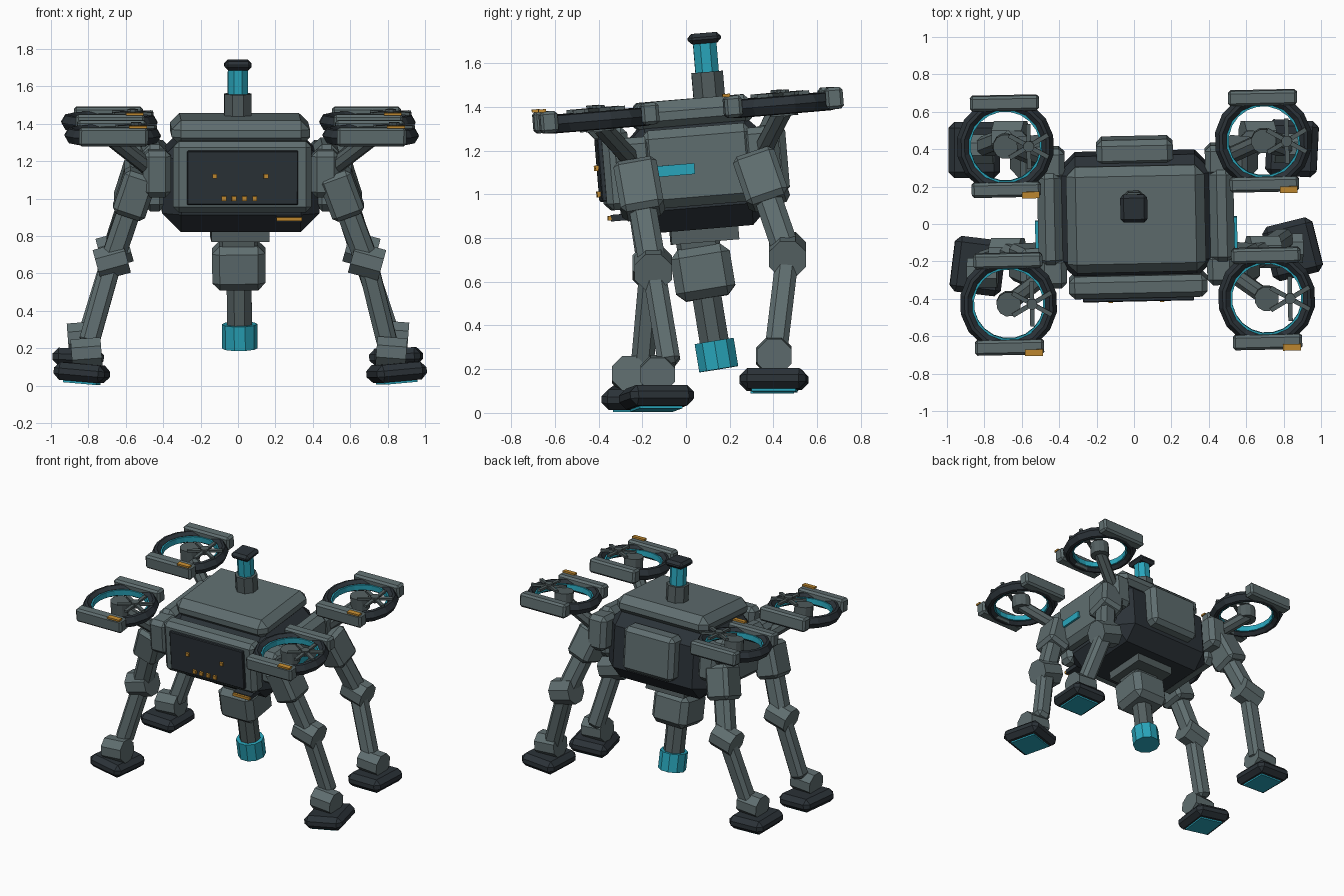
import bpy, bmesh, math
from mathutils import Matrix, Vector, Euler

if "Cube" in bpy.data.objects:
    bpy.data.objects.remove(bpy.data.objects["Cube"])


def material(name, rgb):
    m = bpy.data.materials.new(name)
    m.diffuse_color = (*rgb, 1)
    m.use_nodes = True
    m.node_tree.nodes["Principled BSDF"].inputs["Base Color"].default_value = m.diffuse_color
    return m


GRAY = material("slate_gray", (0.115, 0.155, 0.16))
MID = material("deep_gray", (0.085, 0.112, 0.115))
DARK = material("charcoal", (0.024, 0.032, 0.039))
CYAN = material("cyan", (0.022, 0.38, 0.50))
AMBER = material("amber", (0.55, 0.26, 0.03))

# Pitched and slightly turned frame shared by everything on the body
BODY = (Matrix.Translation((0.01, 0.05, 1.1))
        @ Matrix.Rotation(math.radians(1.2), 4, 'Z')
        @ Matrix.Rotation(math.radians(4.8), 4, 'X'))
WORLD = Matrix.Identity(4)


def finish(name, bm, mat, matrix):
    bmesh.ops.recalc_face_normals(bm, faces=bm.faces[:])
    me = bpy.data.meshes.new(name)
    bm.to_mesh(me)
    bm.free()
    me.materials.append(mat)
    ob = bpy.data.objects.new(name, me)
    bpy.context.collection.objects.link(ob)
    ob.matrix_world = matrix
    return ob


def box(name, size, loc, mat, bevel=0.0, frame=WORLD, rot=None):
    bm = bmesh.new()
    bmesh.ops.create_cube(bm, size=1)
    bmesh.ops.scale(bm, vec=size, verts=bm.verts[:])
    if bevel:
        bmesh.ops.bevel(bm, geom=bm.edges[:], offset=bevel, segments=1,
                        profile=0.5, affect='EDGES')
    local = Matrix.Translation(loc)
    if rot:
        local = local @ Euler([math.radians(a) for a in rot]).to_matrix().to_4x4()
    return finish(name, bm, mat, frame @ local)


def span_frame(p0, p1):
    """Frame at the middle of p0-p1, z along the span, x kept sideways."""
    p0, p1 = Vector(p0), Vector(p1)
    z = (p1 - p0).normalized()
    side = Vector((1, 0, 0)) if abs(z.x) < 0.9 else Vector((0, 0, 1))
    x = (side - z * side.dot(z)).normalized()
    y = z.cross(x)
    m = Matrix((x, y, z)).transposed().to_4x4()
    m.translation = (p0 + p1) / 2
    return m, (p1 - p0).length


def beam(name, p0, p1, w, d, mat, bevel=0.0, frame=WORLD):
    m, length = span_frame(p0, p1)
    return box(name, (w, d, length), (0, 0, 0), mat, bevel, frame @ m)


def rod(name, p0, p1, r, mat, sides=8, frame=WORLD):
    m, length = span_frame(p0, p1)
    bm = bmesh.new()
    bmesh.ops.create_cone(bm, cap_ends=True, segments=sides, radius1=r,
                          radius2=r, depth=length)
    turn = Matrix.Rotation(math.pi / sides, 4, 'Z')
    return finish(name, bm, mat, frame @ m @ turn)


def ring(name, profile, loc, mat, sides, frame):
    bm = bmesh.new()
    rows = []
    for i in range(sides):
        a = math.tau * (i + 0.5) / sides
        rows.append([bm.verts.new((r * math.cos(a), r * math.sin(a), z))
                     for r, z in profile])
    n = len(profile)
    for i in range(sides):
        a, b = rows[i], rows[(i + 1) % sides]
        for j in range(n):
            k = (j + 1) % n
            bm.faces.new((a[j], a[k], b[k], b[j]))
    return finish(name, bm, mat, frame @ Matrix.Translation(loc))


# Body: hull, lid, side and back panels
box("hull", (0.84, 0.66, 0.50), (0, 0, -0.01), DARK, 0.10, BODY)
box("lid", (0.74, 0.57, 0.14), (0, 0, 0.27), GRAY, 0.05, BODY)
box("back_panel", (0.41, 0.14, 0.32), (0, 0.345, 0.03), GRAY, 0.03, BODY)
for s, tag in ((-1, "left"), (1, "right")):
    box("side_panel_" + tag, (0.13, 0.52, 0.36), (s * 0.46, 0, 0.03), GRAY, 0.04, BODY)
    box("side_light_" + tag, (0.02, 0.18, 0.05), (s * 0.53, -0.11, 0.02), CYAN, 0, BODY)

# Face: bezel, screen and small lamps
box("bezel", (0.74, 0.12, 0.38), (0.005, -0.37, 0.05), GRAY, 0.03, BODY)
box("screen", (0.595, 0.03, 0.29), (0.005, -0.435, 0.048), DARK, 0.005, BODY)
for i, x in enumerate((-0.145, 0.13)):
    box(f"eye_{i}", (0.024, 0.02, 0.024), (x, -0.455, 0.058), AMBER, 0, BODY)
for i in range(4):
    box(f"mouth_lamp_{i}", (0.026, 0.02, 0.026), (-0.095 + i * 0.055, -0.455, -0.062),
        AMBER, 0, BODY)
box("hull_lamp", (0.135, 0.02, 0.02), (0.255, -0.42, -0.175), AMBER, 0, BODY)
box("hull_lamp_bracket", (0.14, 0.12, 0.03), (0.255, -0.355, -0.175), DARK, 0, BODY)

# Mast
rod("mast_base", (-0.01, 0.085, 0.32), (-0.01, 0.085, 0.455), 0.078, MID, 8, BODY)
rod("mast_light", (-0.01, 0.085, 0.45), (-0.01, 0.085, 0.59), 0.058, CYAN, 8, BODY)
box("mast_cap", (0.145, 0.15, 0.048), (-0.01, 0.085, 0.61), DARK, 0.018, BODY)

# Underslung turret along a slightly raked axis
top, tip = Vector((0.003, 0.058, 0.76)), Vector((0.01, 0.15, 0.20))
along = lambda t: top.lerp(tip, t)
box("turret_plate", (0.31, 0.31, 0.07), (0, 0.01, -0.285), MID, 0, BODY)
beam("turret_neck", along(-0.12), along(0.05), 0.21, 0.2, MID, 0.02)
beam("turret_body", along(0.0), along(0.42), 0.285, 0.275, GRAY, 0.04)
rod("turret_barrel", along(0.38), along(0.80), 0.072, MID, 8)
rod("turret_tip", along(0.77), along(1.0), 0.095, CYAN, 10)

# Rotors, one at each corner
for sx, tx in ((-1, "left"), (1, "right")):
    for y, ty, sy in ((-0.44, "front", -1), (0.406, "back", 1)):
        tag = f"_{ty}_{tx}"
        c = Vector((sx * 0.69, y, 0.276))
        ring("rotor_ring" + tag,
             [(0.198, -0.022), (0.222, -0.042), (0.24, -0.038), (0.262, 0),
              (0.24, 0.038), (0.222, 0.042), (0.198, 0.022)], c, DARK, 16, BODY)
        ring("rotor_liner" + tag, [(0.186, -0.02), (0.202, -0.02), (0.202, 0.02),
                                   (0.186, 0.02)], c, CYAN, 20, BODY)
        for side in (-1, 1):
            box(f"rotor_pod_{'rear' if side > 0 else 'fore'}" + tag, (0.37, 0.08, 0.10),
                c + Vector((0, side * 0.232, 0.012)), GRAY, 0.014, BODY)
        box("rotor_lamp" + tag, (0.095, 0.035, 0.014),
            c + Vector((0.13, -0.26, 0.066)), AMBER, 0, BODY)
        rod("rotor_hub" + tag, c - Vector((0, 0, 0.05)), c + Vector((0, 0, 0.045)),
            0.066, MID, 12, BODY)
        rod("rotor_strut" + tag, c - Vector((0, 0, 0.02)), (sx * 0.48, sy * 0.30, 0.08),
            0.045, MID, 8, BODY)
        # Three crossed bars form the blades, with a stub arm to the hub
        p = c + Vector((0.125, 0, 0.05))
        for k in range(3):
            box(f"blade_{k}" + tag, (0.24, 0.024, 0.016), p, MID, 0, BODY,
                (0, 0, 30 + 60 * k))
        rod("blade_pin" + tag, p - Vector((0, 0, 0.02)), p + Vector((0, 0, 0.02)),
            0.03, MID, 8, BODY)
        box("shoulder_mount" + tag, (0.15, 0.17, 0.25), (sx * 0.45, sy * 0.29, 0.06),
            GRAY, 0.03, BODY)

# Legs: hip, knee, shin end, ankle, foot centre, foot yaw
LEGS = {
    "front_left": ((-.53, -.225, 1.09), (-.675, -.16, .665), (-.80, -.20, .22),
                   (-.81, -.26, .175), (-.835, -.225, .07), -7),
    "front_right": ((.53, -.225, 1.09), (.69, -.15, .665), (.80, -.075, .22),
                    (.82, -.13, .18), (.848, -.135, .072), 14),
    "back_left": ((-.53, .325, 1.13), (-.66, .465, .725), (-.80, .41, .27),
                  (-.83, .40, .26), (-.855, .395, .152), 0),
    "back_right": ((.53, .325, 1.13), (.66, .465, .725), (.81, .41, .27),
                   (.83, .405, .265), (.845, .405, .155), -3),
}
for tag, (hip, knee, shin, ankle, foot, yaw) in LEGS.items():
    s = 1 if hip[0] > 0 else -1
    hip, knee = Vector(hip), Vector(knee)
    beam("shoulder_" + tag, hip.lerp(knee, -0.12), hip.lerp(knee, 0.42), 0.18, 0.20,
         GRAY, 0.025)
    beam("thigh_" + tag, hip, knee, 0.125, 0.125, GRAY, 0.03)
    pin = Vector((0.08, 0, -s * 0.022))
    rod("knee_" + tag, knee - pin, knee + pin, 0.092, GRAY, 8)
    beam("shin_" + tag, knee, shin, 0.11, 0.105, GRAY, 0.025)
    pin = Vector((0.08, 0, -s * 0.006))
    rod("ankle_" + tag, Vector(ankle) - pin, Vector(ankle) + pin, 0.085, GRAY, 8)
    tilt = (0, -s * 5 if "front" in tag else -s * 2, yaw)
    box("foot_" + tag, (0.275, 0.30, 0.095), foot, DARK, 0.032, WORLD, tilt)
    box("sole_" + tag, (0.18, 0.20, 0.02), Vector(foot) - Vector((0, 0, 0.049)), CYAN,
        0, WORLD, tilt)
